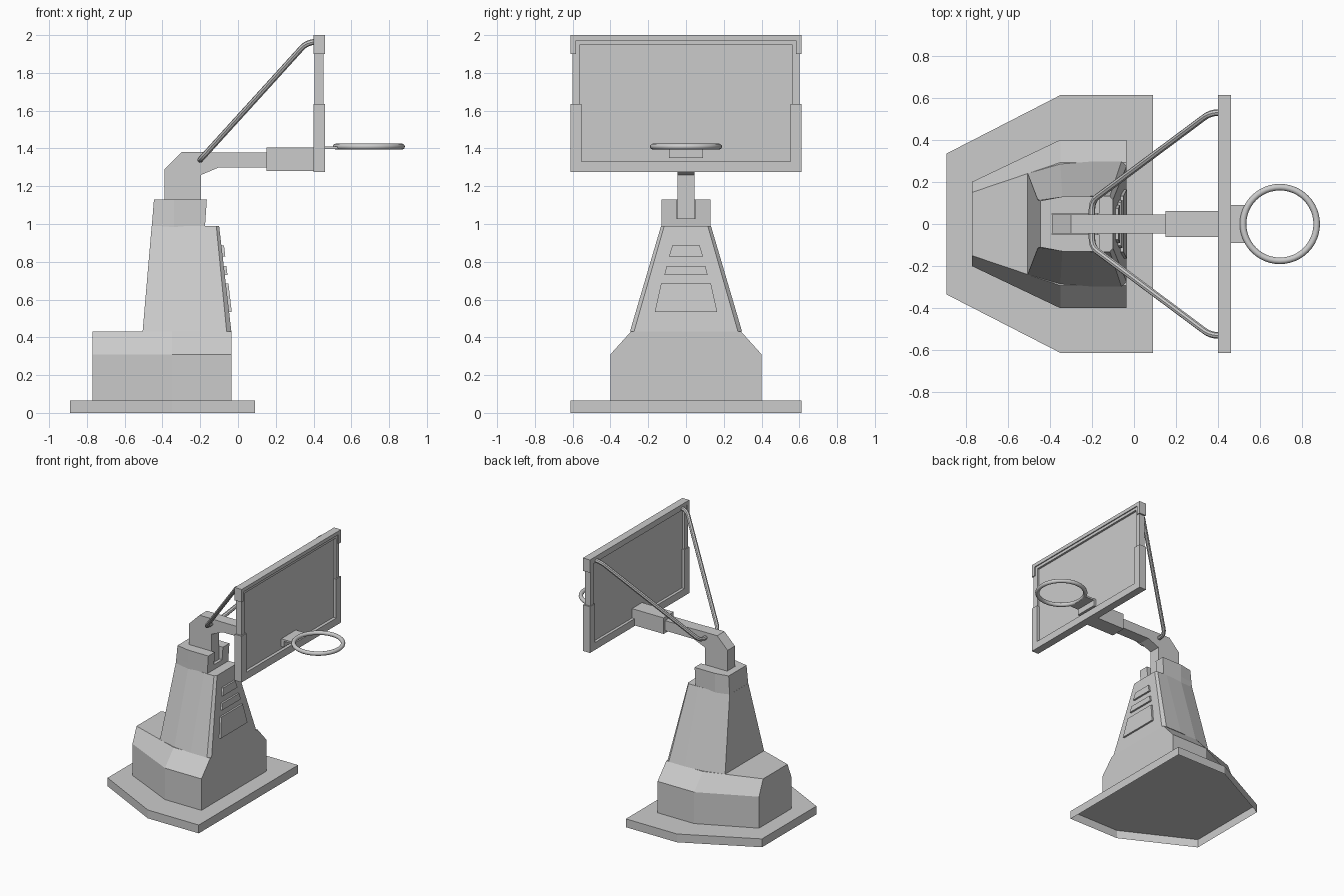
import bpy, bmesh, math
from mathutils import Vector

if "Cube" in bpy.data.objects:
    bpy.data.objects.remove(bpy.data.objects["Cube"])


def make(name, verts, faces):
    me = bpy.data.meshes.new(name)
    me.from_pydata(verts, [], faces)
    bm = bmesh.new()
    bm.from_mesh(me)
    bmesh.ops.recalc_face_normals(bm, faces=bm.faces)
    bm.to_mesh(me)
    bm.free()
    ob = bpy.data.objects.new(name, me)
    bpy.context.collection.objects.link(ob)
    return ob


def loft(name, rings, bottom=True):
    """Skin a list of equal-length 3D rings and cap the ends."""
    n = len(rings[0])
    verts = [p for r in rings for p in r]
    faces = []
    for k in range(len(rings) - 1):
        a, b = k * n, (k + 1) * n
        faces += [(a + i, a + (i + 1) % n, b + (i + 1) % n, b + i) for i in range(n)]
    faces.append(tuple(range(len(verts) - n, len(verts))))
    if bottom:
        faces.append(tuple(reversed(range(n))))
    return make(name, verts, faces)


def plan(half, z):
    """Outline given for y > 0, mirrored across y = 0, at height z."""
    return [(x, y, z) for x, y in half] + [(x, -y, z) for x, y in reversed(half)]


def box(name, x0, x1, y0, y1, z0, z1):
    r = [(x0, y0), (x1, y0), (x1, y1), (x0, y1)]
    return loft(name, [[(x, y, z) for x, y in r] for z in (z0, z1)])


def across(name, profile, half_width):
    """Extrude an xz profile along y."""
    return loft(name, [[(x, s * half_width, z) for x, z in profile] for s in (-1, 1)])


def channel(name, half, x0, x1):
    """Extrude a mirrored yz outline along x."""
    r = half + [(-y, z) for y, z in reversed(half)]
    return loft(name, [[(x, y, z) for y, z in r] for x in (x0, x1)])


# Hollow base slab, open underneath
slab = [(-.89, .335), (-.35, .612), (.09, .612)]
loft("base_slab", [plan(slab, 0), plan(slab, .065)], bottom=False)

# Ballast block with sloping shoulders
low = [(-.77, .2), (-.35, .4), (-.035, .4)]
high = [(-.77, .15), (-.35, .292), (-.035, .292)]
loft("ballast_block", [plan(low, .065), plan(low, .31), plan(high, .43)])

# Tapered tower
loft("tower", [
    plan([(-.505, .24), (-.35, .285), (-.2, .297), (-.06, .297), (-.035, .275)], .43),
    plan([(-.457, .115), (-.34, .128), (-.2, .132), (-.115, .132), (-.1, .115)], .99)])

# Collar on top of the tower, slotted for the post
outer = [(-.457, .115), (-.34, .13), (-.175, .13)]
loft("collar_floor", [plan(outer, .98), plan([(-.453, .113), (-.34, .13), (-.172, .13)], 1.03)])
slot = [(-.165, .05), (-.39, .05)]
loft("slotted_collar", [
    plan([(-.453, .113), (-.34, .13), (-.172, .13), (-.172, .05), (-.39, .05)], 1.03),
    plan([(-.445, .11), (-.34, .13), (-.165, .13)] + slot, 1.13)])


# Raised trapezoid panels on the tower front
def tower_x(z):
    return -.035 - (z - .43) * .116


for i, (z0, z1, w0, w1) in enumerate([(.535, .685, .165, .132),
                                      (.73, .778, .115, .102),
                                      (.828, .885, .09, .073)]):
    rings = []
    for d in (-.005, .014):
        rings.append([(tower_x(z) + d, y, z) for y, z in
                      [(-w0, z0), (w0, z0), (w1, z1), (-w1, z1)]])
    loft(f"front_panel_{i + 1}", rings)

# Bent post and arm, with the thicker sleeve at the board
across("post_and_arm", [(-.39, 1.03), (-.39, 1.29), (-.3, 1.38), (-.16, 1.38), (-.1, 1.378),
                        (.16, 1.378), (.16, 1.3), (-.1, 1.3), (-.195, 1.26), (-.195, 1.03)], .045)
box("arm_sleeve", .15, .425, -.062, .062, 1.28, 1.405)

# Backboard: panel, inner frame, lower padding and top cap
box("board_panel", .422, .436, -.57, .57, 1.31, 1.96)
channel("board_frame", [(.6, 1.3), (.6, 1.972), (.56, 1.972), (.56, 1.95)][:2]
        + [], .405, .45).name = "board_frame_blank"
bpy.data.objects.remove(bpy.data.objects["board_frame_blank"])
for s, side in ((1, "left"), (-1, "right")):
    box(f"board_frame_{side}", .405, .452, *sorted((s * .56, s * .6)), 1.6, 1.95)
box("board_frame_top", .405, .452, -.6, .6, 1.95, 1.975)
channel("lower_padding", [(.612, 1.275), (.612, 1.635), (.552, 1.635), (.552, 1.332)], .4, .46)
channel("top_cap", [(.612, 2.0), (.612, 1.9), (.582, 1.9), (.582, 1.972)], .4, .46)

# Hoop and its bracket
box("hoop_mount", .43, .459, -.09, .09, 1.35, 1.41)
box("hoop_plate", .45, .53, -.09, .09, 1.396, 1.41)
bpy.ops.mesh.primitive_torus_add(location=(.693, 0, 1.41), major_radius=.175, minor_radius=.0155,
                                 major_segments=48, minor_segments=12)
hoop = bpy.context.object
hoop.name = "hoop"


# One bent tube wraps the arm and braces both top corners
def rounded(points, r, steps=5):
    out = [points[0]]
    for a, p, b in zip(points, points[1:], points[2:]):
        s, e = p + (a - p).normalized() * r, p + (b - p).normalized() * r
        for i in range(steps + 1):
            t = i / steps
            out.append(s * (1 - t) ** 2 + p * 2 * t * (1 - t) + e * t * t)
    return out + [points[-1]]


corners = [Vector(p) for p in [(.42, .53, 1.965), (.365, .53, 1.962), (-.2, .11, 1.34)]]
corners += [Vector((p.x, -p.y, p.z)) for p in reversed(corners)]
path = rounded(corners, .045)
cu = bpy.data.curves.new("brace_tube", 'CURVE')
cu.dimensions = '3D'
cu.bevel_depth = .0155
cu.bevel_resolution = 2
cu.use_fill_caps = True
sp = cu.splines.new('POLY')
sp.points.add(len(path) - 1)
for q, p in zip(sp.points, path):
    q.co = (*p, 1)
brace = bpy.data.objects.new("brace_tube", cu)
bpy.context.collection.objects.link(brace)
bpy.ops.object.select_all(action='DESELECT')
brace.select_set(True)
bpy.context.view_layer.objects.active = brace
bpy.ops.object.convert(target='MESH')

# Smooth only the round parts
hoop.select_set(True)
bpy.ops.object.shade_smooth_by_angle(angle=math.radians(40))
